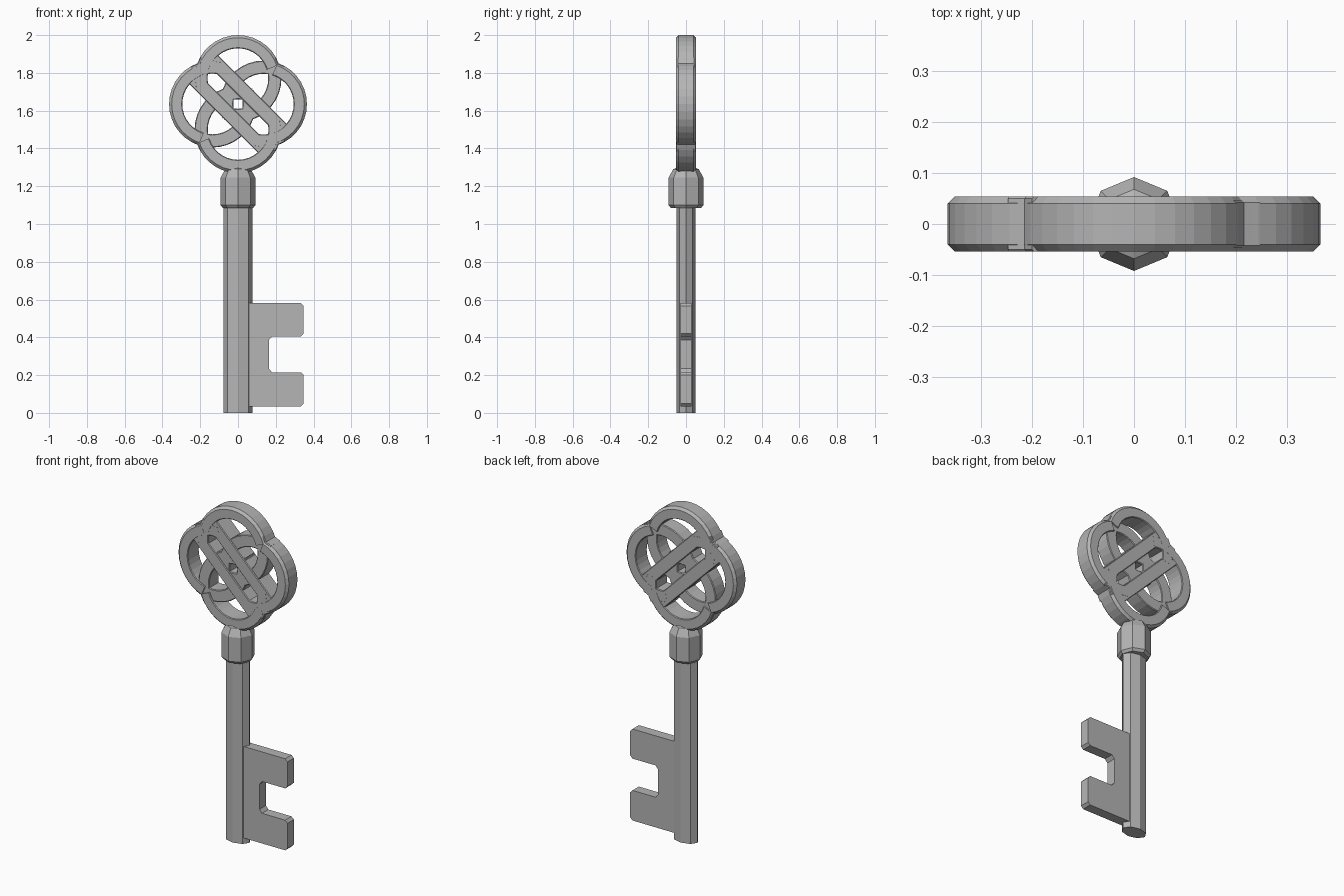
import bpy, bmesh, math
from mathutils import Vector

if "Cube" in bpy.data.objects:
    bpy.data.objects.remove(bpy.data.objects["Cube"])

CZ = 1.635      # bow centre height
OFF = 0.135     # lobe centre distance from the bow centre
RAD = 0.195     # lobe centreline radius

metal = bpy.data.materials.new("dark_metal")
metal.diffuse_color = (0.46, 0.46, 0.46, 1)
metal.use_nodes = True
metal.node_tree.nodes["Principled BSDF"].inputs["Base Color"].default_value = metal.diffuse_color


def make_object(name, bm):
    bmesh.ops.recalc_face_normals(bm, faces=bm.faces)
    me = bpy.data.meshes.new(name)
    bm.to_mesh(me)
    bm.free()
    me.materials.append(metal)
    ob = bpy.data.objects.new(name, me)
    bpy.context.collection.objects.link(ob)
    return ob


def skin(bm, rings):
    loops = [[bm.verts.new(p) for p in r] for r in rings]
    n = len(loops[0])
    for a, b in zip(loops, loops[1:]):
        for i in range(n):
            j = (i + 1) % n
            bm.faces.new((a[i], a[j], b[j], b[i]))
    bm.faces.new(loops[0])
    bm.faces.new(loops[-1])


def strap(name, path, w, t, ch=(0.004, 0.004)):
    """Flat strap swept along an xz path; ch = chamfer on its (+, -) side."""
    p, m = ch
    sec = [(w, -t + p), (w, t - p), (w - p, t), (-w + m, t),
           (-w, t - m), (-w, -t + m), (-w + m, -t), (w - p, -t)]
    rings = []
    for i, q in enumerate(path):
        d = (Vector(path[min(i + 1, len(path) - 1)]) - Vector(path[max(i - 1, 0)])).normalized()
        rings.append([(q[0] + d.y * o, y, CZ + q[1] - d.x * o) for o, y in sec])
    bm = bmesh.new()
    skin(bm, rings)
    return make_object(name, bm)


def arc(lobe, a0, a1, n):
    c = math.radians(lobe)
    cx, cz = OFF * math.cos(c), OFF * math.sin(c)
    pts = []
    for i in range(n + 1):
        a = math.radians(a0 + (a1 - a0) * i / n)
        pts.append((cx + RAD * math.cos(a), cz + RAD * math.sin(a)))
    return pts


def lathe(name, sides, profile):
    bm = bmesh.new()
    skin(bm, [[(rx * math.cos(2 * math.pi * k / sides), ry * math.sin(2 * math.pi * k / sides), z)
               for k in range(sides)] for rx, ry, z in profile])
    return make_object(name, bm)


# Quatrefoil bow: each lobe runs into a straight strap on one side
# and into a recessed tail curling inwards on the other
for name, lobe, turn in (("top", 90, -1), ("right", 0, 1), ("bottom", 270, -1), ("left", 180, 1)):
    strap(f"bow_lobe_{name}", arc(lobe, lobe - 72, lobe + 72, 14), 0.035, 0.054, (0.014, 0.004))
    strap(f"bow_link_{name}", arc(lobe, lobe - 60 * turn, lobe - 102 * turn, 5), 0.034, 0.0535)
    strap(f"bow_tail_{name}", arc(lobe, lobe + 60 * turn, lobe + 200 * turn, 14), 0.035, 0.046)

# Straight diagonal straps crossing the bow
for s, name in ((1, "upper"), (-1, "lower")):
    a, b = (-0.14 * s, 0.24 * s), (0.24 * s, -0.14 * s)
    strap(f"bow_strap_{name}", [a, b], 0.037, 0.053)

# Faceted collar and oval shaft
lathe("collar", 8, [(0.08, 0.08, 1.085), (0.092, 0.092, 1.10), (0.092, 0.092, 1.245),
                    (0.068, 0.068, 1.29), (0.01, 0.01, 1.315)])
lathe("shaft", 8, [(0.077, 0.05, 0.0), (0.077, 0.05, 1.10)])

# Bit with a square notch
c, end = 0.015, 0.348
outline = [(0.03, 0.035), (end - c, 0.035), (end, 0.035 + c), (end, 0.215 - c), (end - c, 0.215),
           (0.18, 0.215), (0.163, 0.235), (0.163, 0.385), (0.18, 0.405),
           (end - c, 0.405), (end, 0.405 + c), (end, 0.582 - c), (end - c, 0.582), (0.03, 0.582)]
bm = bmesh.new()
skin(bm, [[(x, y, z) for x, z in outline] for y in (-0.03, 0.03)])
make_object("bit", bm)
